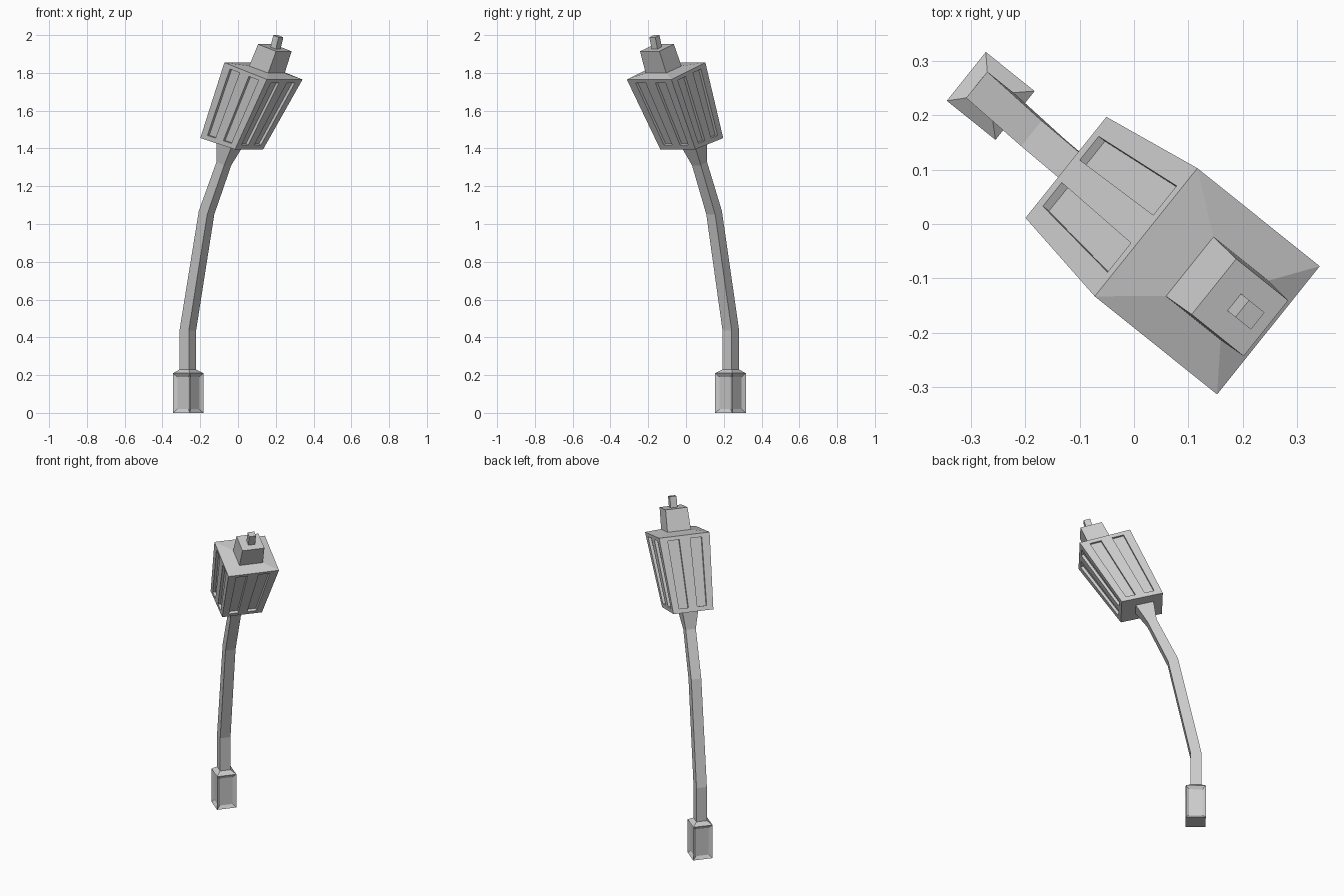
import bpy, bmesh, math
from mathutils import Vector

if "Cube" in bpy.data.objects:
    bpy.data.objects.remove(bpy.data.objects["Cube"])

HEADING = math.radians(-38.7)   # the lamp leans along this direction in plan
D = Vector((math.cos(HEADING), math.sin(HEADING), 0))
S = Vector((-D.y, D.x, 0))
Z = Vector((0, 0, 1))


def ring(u, v, z, tilt, lu, lv):
    """Four corners of a rectangle, tipped forward by tilt degrees."""
    t = math.radians(tilt)
    return [D * (u + a * lu / 2 * math.cos(t)) + S * (v + b * lv / 2)
            + Z * (z - a * lu / 2 * math.sin(t))
            for a, b in ((-1, -1), (1, -1), (1, 1), (-1, 1))]


def finish(bm, name):
    mesh = bpy.data.meshes.new(name)
    bm.to_mesh(mesh)
    bm.free()
    obj = bpy.data.objects.new(name, mesh)
    bpy.context.collection.objects.link(obj)
    return obj


def loft(sections):
    """Closed four-sided loft; returns the bmesh and its side faces."""
    bm = bmesh.new()
    rings = [[bm.verts.new(p) for p in ring(*s)] for s in sections]
    sides = []
    for lo, hi in zip(rings, rings[1:]):
        for i in range(4):
            j = (i + 1) % 4
            sides.append(bm.faces.new((lo[i], lo[j], hi[j], hi[i])))
    bm.faces.new(rings[0][::-1])
    bm.faces.new(rings[-1])
    bmesh.ops.recalc_face_normals(bm, faces=bm.faces)
    return bm, sides


# base block with recessed side panels and a sloped top
bm, sides = loft([(-0.353, 0.019, 0, 0, 0.115, 0.115),
                  (-0.353, 0.019, 0.21, 0, 0.115, 0.115),
                  (-0.355, 0.019, 0.23, 0, 0.062, 0.062)])
bmesh.ops.inset_individual(bm, faces=sides[:4], thickness=0.028, depth=-0.012)
finish(bm, "base")

# bent post, flaring into the neck under the lantern
bm, _ = loft([(-0.355, 0.019, 0.22, 0, 0.062, 0.062),
              (-0.355, 0.019, 0.44, 6, 0.062, 0.062),
              (-0.223, 0.012, 1.06, 18, 0.060, 0.060),
              (-0.103, 0.009, 1.32, 20, 0.055, 0.060),
              (-0.060, 0.006, 1.425, 15, 0.105, 0.095)])
finish(bm, "post")

# lantern body: sheared frustum with two sunken slots per side
low = ring(-0.045, 0.003, 1.425, 14.3, 0.243, 0.238)
high = ring(0.171, 0.002, 1.81, 17.3, 0.302, 0.302)
bm = bmesh.new()
across = (0, 0.16, 0.39, 0.61, 0.84, 1)
up = (0, 0.06, 0.95, 1)
slots = []
for i in range(4):
    j = (i + 1) % 4
    grid = [[bm.verts.new(low[i].lerp(low[j], s).lerp(high[i].lerp(high[j], s), t))
             for s in across] for t in up]
    for r in range(3):
        for c in range(5):
            f = bm.faces.new((grid[r][c], grid[r][c + 1],
                              grid[r + 1][c + 1], grid[r + 1][c]))
            if r == 1 and c in (1, 3):
                slots.append(f)
bm.faces.new([bm.verts.new(p) for p in low][::-1])
bm.normal_update()
for f in slots:
    n = f.normal.copy()
    new = bmesh.ops.extrude_face_region(bm, geom=[f])["geom"]
    bmesh.ops.translate(bm, vec=n * -0.016,
                        verts=[v for v in new if isinstance(v, bmesh.types.BMVert)])
bmesh.ops.delete(bm, geom=[f for f in slots if f.is_valid], context='FACES_ONLY')
bmesh.ops.remove_doubles(bm, verts=bm.verts, dist=1e-5)
finish(bm, "lantern_body")

# shallow roof over the lantern
bm, _ = loft([(0.171, 0.002, 1.81, 17.3, 0.302, 0.302),
              (0.193, 0.003, 1.818, 16, 0.135, 0.140)])
finish(bm, "lantern_roof")

# cap block and tip
bm, _ = loft([(0.193, 0.003, 1.816, 16, 0.135, 0.140),
              (0.248, 0.002, 1.933, 17, 0.128, 0.131)])
finish(bm, "cap")
bm, _ = loft([(0.250, 0.003, 1.925, 17, 0.038, 0.040),
              (0.271, 0.003, 1.994, 17, 0.038, 0.040)])
finish(bm, "tip")
